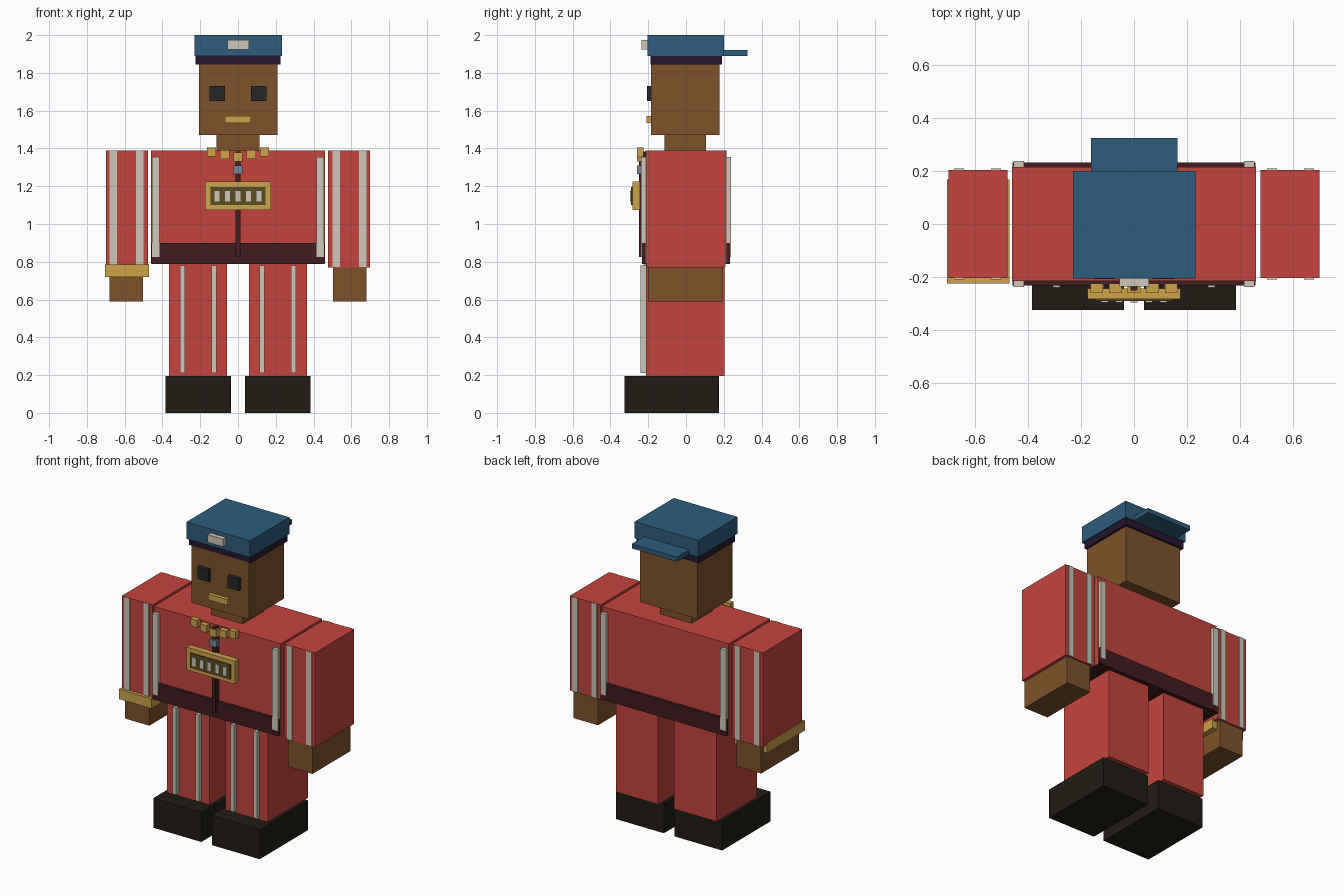
import bpy


def material(name, rgb):
    m = bpy.data.materials.new(name)
    m.diffuse_color = (*rgb, 1)
    return m


RED = material("red_cloth", (0.55, 0.06, 0.045))
MAROON = material("dark_trim", (0.055, 0.012, 0.014))
WHITE = material("off_white", (0.62, 0.58, 0.48))
SKIN = material("skin", (0.21, 0.085, 0.022))
GOLD = material("gold", (0.62, 0.36, 0.07))
OLIVE = material("dark_gold", (0.1, 0.07, 0.015))
BLACK = material("boot_black", (0.015, 0.012, 0.007))
EYE = material("eye_dark", (0.02, 0.02, 0.02))
BLUE = material("cap_blue", (0.025, 0.11, 0.21))
NAVY = material("cap_band", (0.02, 0.008, 0.03))
STEEL = material("steel", (0.2, 0.24, 0.32))


def box(name, x, y, z, mat):
    """Box from (min, max) ranges on each axis."""
    bpy.ops.mesh.primitive_cube_add(
        size=1, location=[(a + b) / 2 for a, b in (x, y, z)])
    ob = bpy.context.object
    ob.name = name
    ob.scale = [b - a for a, b in (x, y, z)]
    ob.data.materials.append(mat)
    return ob


def pair(name, x, y, z, mat):
    """The same box on both sides of x = 0."""
    box(name + "_left", x, y, z, mat)
    box(name + "_right", (-x[1], -x[0]), y, z, mat)


# Legs and boots
pair("boot", (0.038, 0.385), (-0.325, 0.175), (0, 0.195), BLACK)
pair("leg", (0.058, 0.365), (-0.213, 0.205), (0.195, 0.79), RED)
for x in (0.127, 0.293):
    pair("leg_stripe", (x - 0.013, x + 0.013), (-0.24, -0.21), (0.21, 0.78), WHITE)

# Jacket
box("torso", (-0.46, 0.46), (-0.215, 0.215), (0.79, 1.39), RED)
box("jacket_hem", (-0.459, 0.459), (-0.232, 0.232), (0.789, 0.9), MAROON)
pair("front_stripe", (0.415, 0.455), (-0.238, -0.21), (0.825, 1.355), WHITE)
pair("back_stripe", (0.415, 0.455), (0.21, 0.238), (0.825, 1.355), WHITE)
box("zipper", (-0.013, 0.013), (-0.25, -0.21), (0.825, 1.385), MAROON)

# Arms
pair("arm", (0.477, 0.7), (-0.203, 0.203), (0.77, 1.39), RED)
pair("hand", (0.503, 0.68), (-0.2, 0.193), (0.59, 0.77), SKIN)
for x in (0.52, 0.66):
    pair("arm_stripe", (x - 0.019, x + 0.019), (-0.209, 0.209), (0.772, 1.389), WHITE)
box("bracelet", (-0.705, -0.47), (-0.225, 0.167), (0.72, 0.785), GOLD)

# Head
box("neck", (-0.115, 0.115), (-0.115, 0.105), (1.39, 1.47), SKIN)
box("head", (-0.207, 0.21), (-0.185, 0.177), (1.47, 1.85), SKIN)
pair("eye", (0.07, 0.15), (-0.207, -0.185), (1.65, 1.73), EYE)
box("mouth", (-0.07, 0.07), (-0.21, -0.185), (1.535, 1.573), GOLD)

# Backwards cap
box("cap_band", (-0.225, 0.225), (-0.187, 0.19), (1.845, 1.89), NAVY)
box("cap", (-0.23, 0.232), (-0.205, 0.2), (1.89, 2.0), BLUE)
box("cap_visor", (-0.163, 0.165), (0.2, 0.325), (1.89, 1.92), BLUE)
box("cap_badge", (-0.055, 0.057), (-0.235, -0.205), (1.925, 1.975), WHITE)

# Necklace and chest plate
for x, z in ((-0.14, 1.382), (-0.07, 1.367), (0, 1.354), (0.07, 1.367), (0.14, 1.382)):
    box("necklace_bead", (x - 0.024, x + 0.024), (-0.26, -0.225),
        (z - 0.024, z + 0.024), GOLD)
box("pendant", (-0.025, 0.025), (-0.26, -0.235), (1.265, 1.31), STEEL)
box("chest_plate", (-0.175, 0.175), (-0.283, -0.243), (1.075, 1.225), GOLD)
box("plate_inset", (-0.146, 0.146), (-0.29, -0.28), (1.1, 1.197), OLIVE)
for i in range(-2, 3):
    x = 0.056 * i
    box("plate_bar", (x - 0.013, x + 0.013), (-0.296, -0.288), (1.12, 1.175), WHITE)
